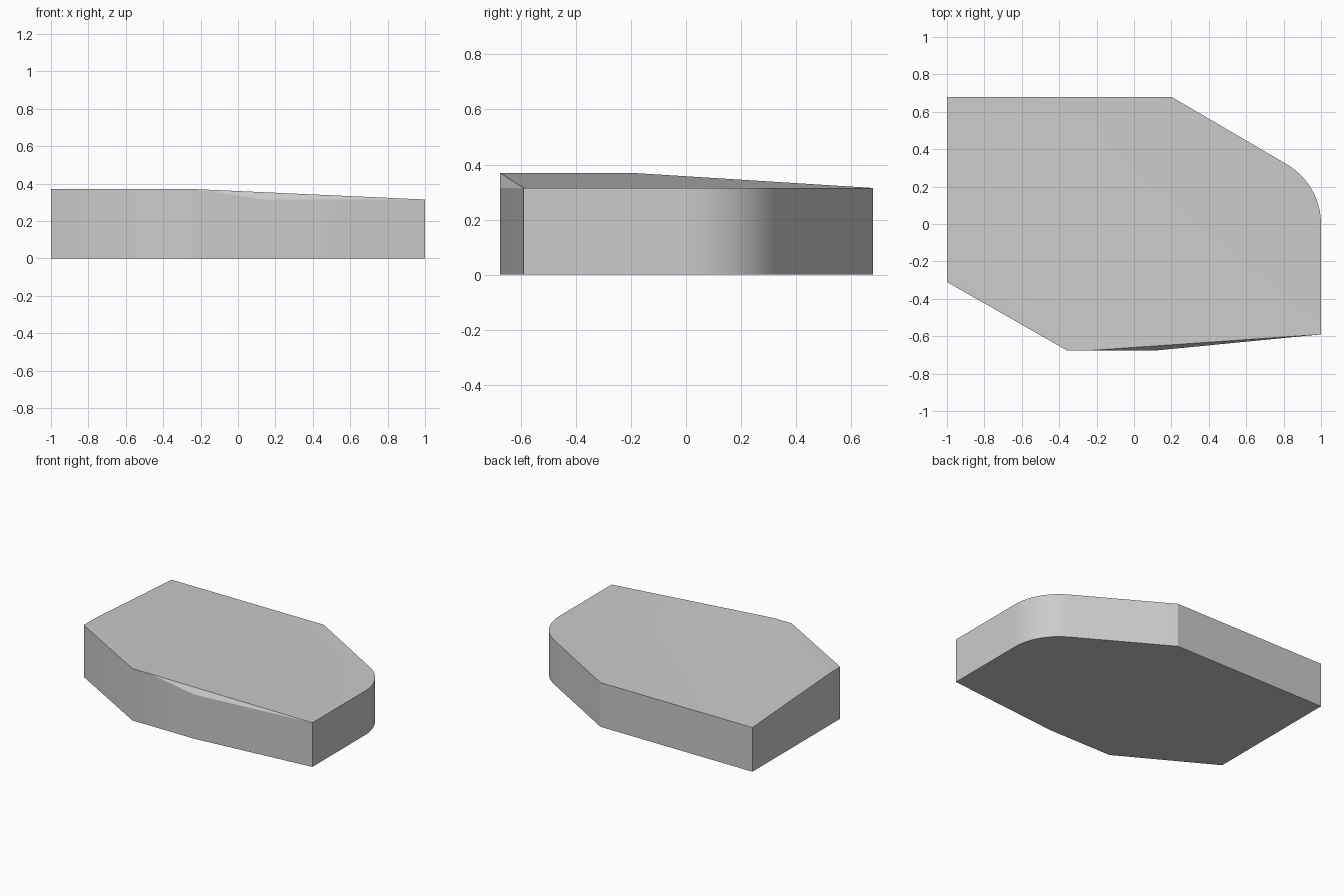
import bpy, bmesh
from math import radians, sin, cos

cube = bpy.data.objects.get("Cube")
if cube:
    bpy.data.objects.remove(cube, do_unlink=True)

HIGH, LOW = 0.37, 0.315
RADIUS, ARC_STEPS = 0.37, 12

# One light grey finish
grey = bpy.data.materials.new("light_grey")
grey.use_nodes = True
colour = (0.6, 0.6, 0.6, 1)
grey.diffuse_color = colour
grey.node_tree.nodes["Principled BSDF"].inputs["Base Color"].default_value = colour

# Plan outline, counter-clockwise, each corner with its top height
arc = [(1 - RADIUS + RADIUS * cos(a), RADIUS * sin(a), LOW)
       for a in (radians(60) * i / ARC_STEPS for i in range(ARC_STEPS + 1))]
plateau = [(-1, -0.2, HIGH), (-1, -0.31, HIGH), (-0.36, -0.675, HIGH), (-0.22, -0.675, HIGH)]
front = [(0.13, -0.675, LOW), (1, -0.59, LOW)]
back = [(0.2, 0.68, LOW), (-1, 0.68, LOW)]
outline = plateau + front + arc + back

bm = bmesh.new()
base = [bm.verts.new((x, y, 0)) for x, y, z in outline]
top = [bm.verts.new(p) for p in outline]
count = len(outline)

# Underside and upright walls
bm.faces.new(base[::-1])
for i in range(count):
    j = (i + 1) % count
    bm.faces.new((base[i], base[j], top[j], top[i]))

# Top: raised plateau, gentle slope, lower flat and the front facet
bm.faces.new(top[:4])
bm.faces.new((top[0], top[3], top[5], top[-1]))
bm.faces.new(top[5:])
bm.faces.new(top[3:6])
bmesh.ops.recalc_face_normals(bm, faces=bm.faces[:])

mesh = bpy.data.meshes.new("sloped_block")
bm.to_mesh(mesh)
bm.free()
mesh.materials.append(grey)
block = bpy.data.objects.new("sloped_block", mesh)
bpy.context.collection.objects.link(block)

# Smooth the rounded corner and soft slopes, keep the hard edges
bpy.ops.object.select_all(action='DESELECT')
block.select_set(True)
bpy.context.view_layer.objects.active = block
bpy.ops.object.shade_smooth_by_angle(angle=radians(30))
